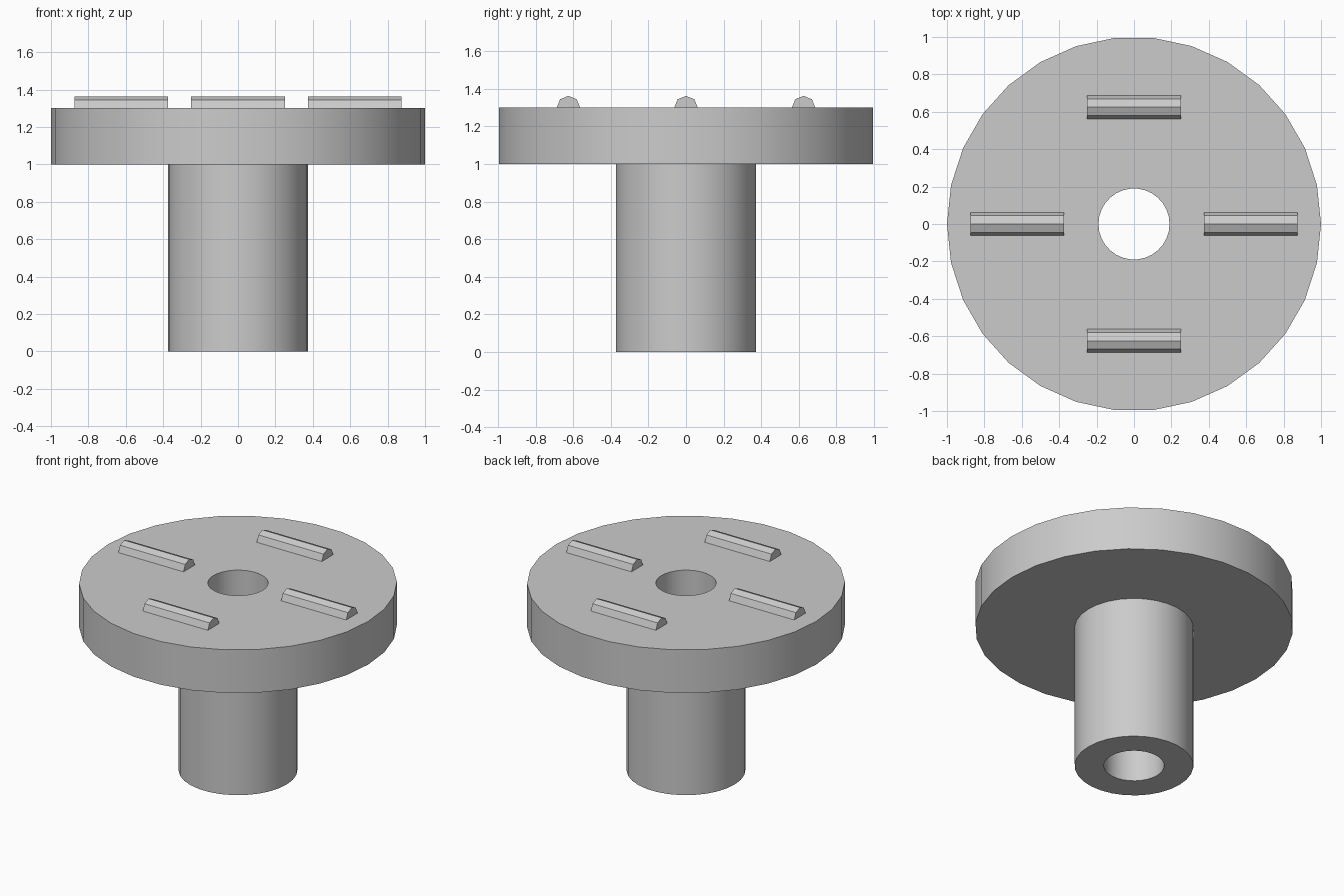
import bpy
import bmesh
import math
from mathutils import Matrix, Vector

cube = bpy.data.objects.get("Cube")
if cube:
    bpy.data.objects.remove(cube, do_unlink=True)

SIDES = 30
TOP = 1.3

grey = bpy.data.materials.new("plain grey")
grey.use_nodes = True
grey.diffuse_color = (0.6, 0.6, 0.6, 1)
grey.node_tree.nodes["Principled BSDF"].inputs["Base Color"].default_value = grey.diffuse_color


def add_object(name, bm):
    bmesh.ops.recalc_face_normals(bm, faces=bm.faces)
    mesh = bpy.data.meshes.new(name)
    bm.to_mesh(mesh)
    bm.free()
    mesh.materials.append(grey)
    obj = bpy.data.objects.new(name, mesh)
    bpy.context.collection.objects.link(obj)
    return obj


def lathe(name, profile):
    """Spin a closed (radius, height) profile around z."""
    bm = bmesh.new()
    rings = []
    for i in range(SIDES):
        turn = Matrix.Rotation(math.tau * i / SIDES, 3, "Z")
        rings.append([bm.verts.new(turn @ Vector((r, 0, z))) for r, z in profile])
    for i, ring in enumerate(rings):
        after = rings[(i + 1) % SIDES]
        for j in range(len(profile)):
            k = (j + 1) % len(profile)
            bm.faces.new((ring[j], after[j], after[k], ring[k]))
    return add_object(name, bm)


def ridge(name, x, y, length=0.5, radius=0.0625):
    """Half of an octagonal bar lying along x."""
    bm = bmesh.new()
    ends = []
    for side in (-1, 1):
        ends.append([bm.verts.new((x + side * length / 2,
                                   y + radius * math.cos(math.pi * i / 4),
                                   TOP + radius * math.sin(math.pi * i / 4)))
                     for i in range(5)])
    a, b = ends
    bm.faces.new(a)
    bm.faces.new(b)
    for i in range(5):
        k = (i + 1) % 5
        bm.faces.new((a[i], a[k], b[k], b[i]))
    return add_object(name, bm)


# Disc and hollow stem in one turned body
body = lathe("disc_and_stem", [(0.19, 0), (0.374, 0), (0.374, 1),
                               (1, 1), (1, TOP), (0.19, TOP)])
bpy.ops.object.select_all(action="DESELECT")
body.select_set(True)
bpy.context.view_layer.objects.active = body
bpy.ops.object.shade_smooth_by_angle(angle=math.radians(30))

# Four parallel ridges on the disc
for name, x, y in (("left", 1, 0), ("right", -1, 0), ("back", 0, 1), ("front", 0, -1)):
    ridge(name + "_ridge", x * 0.625, y * 0.625)
